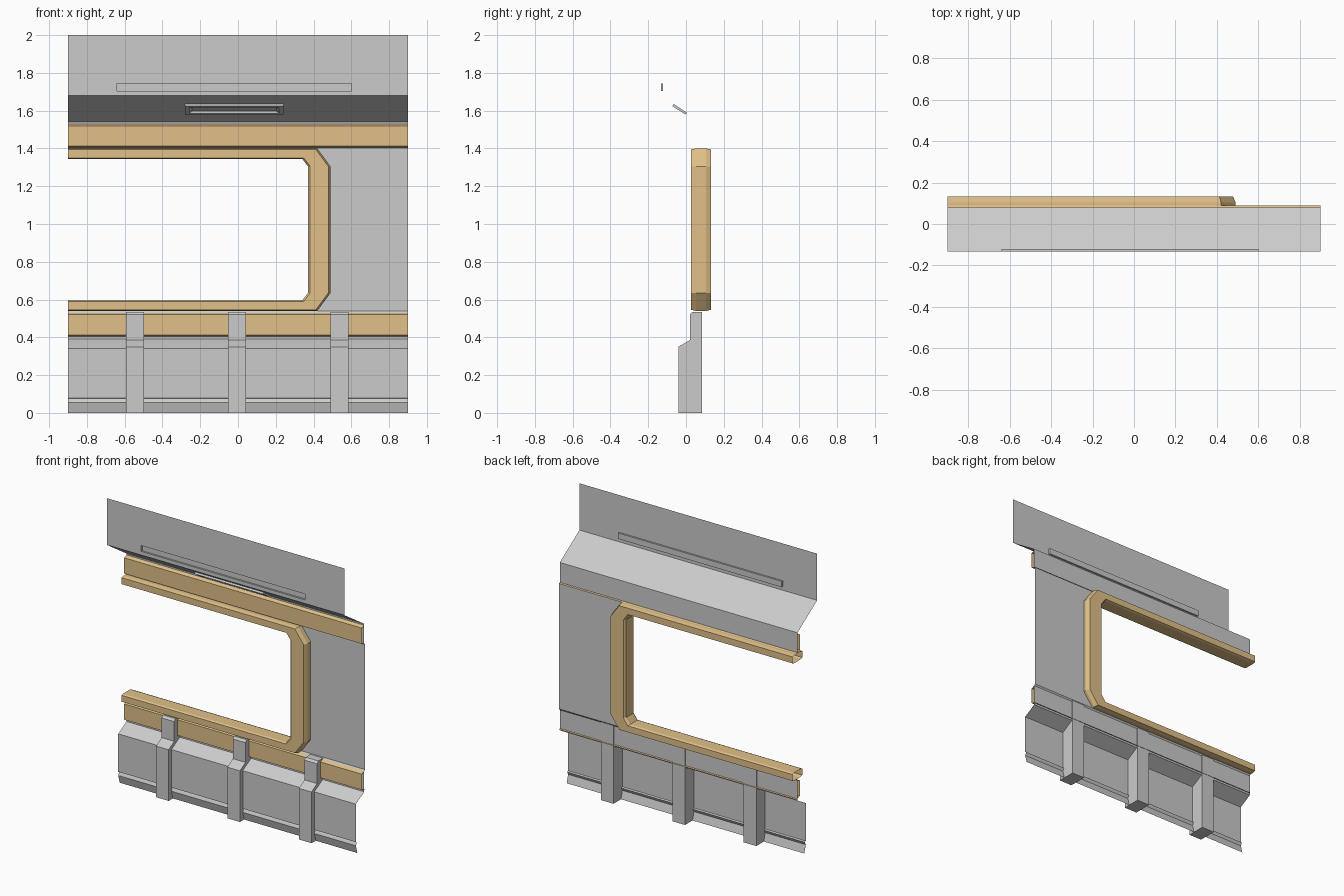
import bpy
from mathutils import Vector

if "Cube" in bpy.data.objects:
    bpy.data.objects.remove(bpy.data.objects["Cube"])

X = 0.9
wood = bpy.data.materials.new("tan_trim")
wood.diffuse_color = (0.75, 0.53, 0.25, 1)
wood.use_nodes = True
wood.node_tree.nodes["Principled BSDF"].inputs["Base Color"].default_value = wood.diffuse_color


def make(name, verts, faces, mat=None):
    me = bpy.data.meshes.new(name)
    me.from_pydata([tuple(v) for v in verts], [], faces)
    ob = bpy.data.objects.new(name, me)
    bpy.context.collection.objects.link(ob)
    if mat:
        me.materials.append(mat)
    return ob


def loft(name, rings, closed=False, caps=False, mat=None):
    """Join equal-length rings of points with quads."""
    n, m = len(rings[0]), len(rings)
    verts = [v for r in rings for v in r]
    faces = []
    for i in range(m - 1):
        for j in range(n if closed else n - 1):
            k = (j + 1) % n
            faces.append((i*n + j, i*n + k, (i+1)*n + k, (i+1)*n + j))
    if caps:
        faces += [tuple(reversed(range(n))), tuple(range((m-1)*n, m*n))]
    return make(name, verts, faces, mat)


def strip(name, profile, x0=-X, x1=X, mat=None, solid=False):
    """Extrude a (y, z) profile along x."""
    rings = [[(x, y, z) for y, z in profile] for x in (x0, x1)]
    return loft(name, rings, solid, solid, mat)


def rect(x0, x1, z0, z1, y):
    return [(x0, y, z0), (x1, y, z0), (x1, y, z1), (x0, y, z1)]


# upper panel with a long shallow recess set into its face
F = -0.133
hole = rect(-0.64, 0.60, 1.705, 1.745, F)
loft("upper_panel", [rect(-X, X, 1.68, 2.0, F), hole,
                     rect(-0.64, 0.60, 1.705, 1.745, F + 0.012)], closed=True)
make("upper_recess_back", rect(-0.64, 0.60, 1.705, 1.745, F + 0.012), [(0, 1, 2, 3)])

# sloped soffit and the header behind the upper trim
strip("soffit", [(F, 1.68), (0.08, 1.54), (0.08, 1.40)])

# soffit lamp: thin housing with a tapered recess
a, b = Vector((0, F, 1.68)), Vector((0, 0.08, 1.54))
along = (b - a).normalized()
down = Vector((0, -along.z, along.y)) * -1
if down.z > 0:
    down = -down


def lamp_ring(inset, depth):
    s0, s1 = 0.082 + inset * 0.5, 0.164 - inset * 0.5
    return [a + along * s + down * depth + Vector((x, 0, 0))
            for x, s in ((-0.28 + inset, s0), (0.24 - inset, s0),
                         (0.24 - inset, s1), (-0.28 + inset, s1))]


loft("soffit_lamp", [lamp_ring(0, 0), lamp_ring(0, 0.013), lamp_ring(0.022, 0.013),
                     lamp_ring(0.036, 0.003)], closed=True, caps=True)

# main wall beside the window
W = 0.087
make("main_wall", [(x, W, z) for x, z in ((0.41, 1.40), (X, 1.40), (X, 0.54),
     (0.41, 0.54), (0.475, 0.64), (0.475, 1.30))], [(0, 5, 4, 3, 2, 1)])

# lower wall, stepping forward, with a skirting strip
strip("lower_wall", [(W, 0.54), (0.08, 0.53), (0.08, 0.39), (-0.01, 0.34),
                     (-0.01, 0.08), (0.0, 0.075), (-0.01, 0.055), (0.005, 0.0)])

# raised trim strips above and below the window
for name, z in (("upper_trim", 1.40), ("lower_trim", 0.40)):
    strip(name, [(0.08, z + 0.13), (0.055, z + 0.12), (0.055, z + 0.012), (0.09, z)],
          mat=wood)

# window frame: bevelled section swept between the inner and outer outlines
outer = [(-X, 1.40), (0.42, 1.40), (0.49, 1.305)]
inner = [(-X, 1.345), (0.34, 1.345), (0.37, 1.305)]
ZC = 0.97
outer += [(x, 2 * ZC - z) for x, z in reversed(outer)]
inner += [(x, 2 * ZC - z) for x, z in reversed(inner)]
section = [(0, 0.04), (0, 0.118), (0.1, 0.133), (0.9, 0.133),
           (1, 0.105), (1, 0.052), (0.9, 0.027), (0.1, 0.027)]
rings = [[(p[0] + (q[0] - p[0]) * t, y, p[1] + (q[1] - p[1]) * t) for t, y in section]
         for p, q in zip(inner, outer)]
loft("window_frame", rings, closed=True, mat=wood)

# three support pillars
pillar = [(0.086, 0), (-0.04, 0), (-0.04, 0.35), (0.02, 0.385),
          (0.02, 0.52), (0.033, 0.535), (0.086, 0.535)]
for i, xc in enumerate((-0.545, -0.005, 0.537)):
    strip(f"pillar_{i + 1}", pillar, xc - 0.048, xc + 0.048, solid=True)
